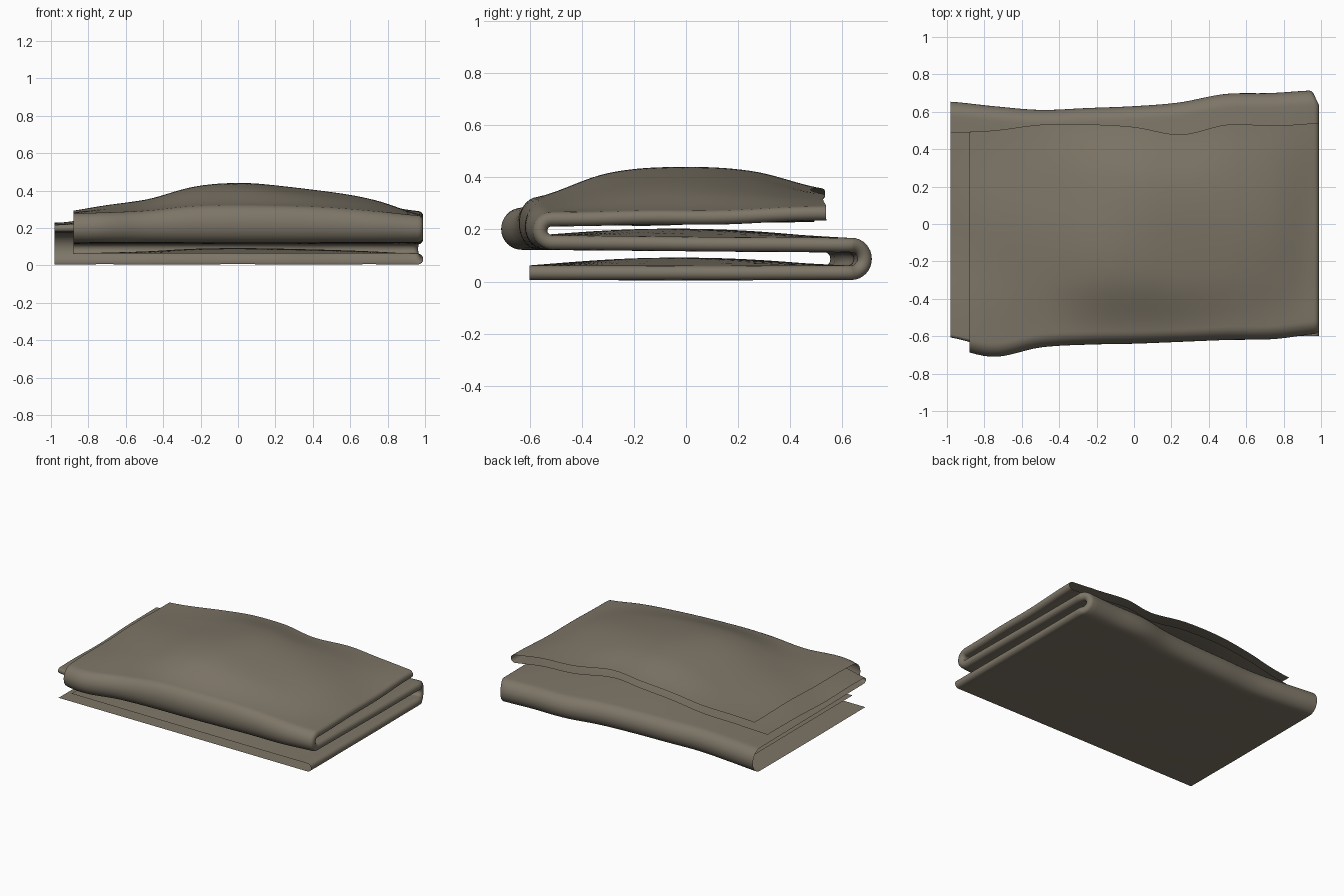
import bpy, bmesh, math

cube = bpy.data.objects.get("Cube")
if cube:
    bpy.data.objects.remove(cube, do_unlink=True)

# Outlines that vary across the width, evenly spaced from the right side to the left
FRONT_FOLD = [-.66, -.71, -.66, -.645, -.64, -.63, -.62, -.615, -.585]
BACK_FOLD = [.655, .63, .61, .62, .63, .65, .695, .7, .715]
TOP_EDGE = [.49, .5, .53, .53, .515, .475, .53, .525, .54]
BULGE = [-.01, .02, .06, .13, .15, .135, .1, .05, -.015]
# How strongly the top leaf follows the bulge, from its front fold to its loose edge
TOP_LIFT = [.35, .8, .93, .8, .45]

BOTTOM_EDGE = -.6
HALF = .028          # half the thickness of the doubled cloth
BEND = .04           # share of the depth taken by a fold
LOW, MIDDLE, HIGH = .034, .14, .245
RIGHT, OUTER_LEFT, INNER_LEFT = .962, -.98, -.88


def curve(keys, t):
    """Smooth curve through evenly spaced keys, t from 0 to 1."""
    last = len(keys) - 1
    p = min(max(t, 0), 1) * last
    i = min(int(p), last - 1)
    f = p - i
    a, b, c, d = (keys[min(max(k, 0), last)] for k in range(i - 1, i + 3))
    return b + f / 2 * (c - a + f * (2*a - 5*b + 4*c - d + f * (3*(b - c) + d - a)))


def mix(a, b, t):
    return a + (b - a) * t


def centre(s, x):
    """Middle of the cloth; s counts bottom leaf, back fold, middle leaf, front fold, top leaf."""
    t = (x + 1) / 2
    stage = min(int(s), 4)
    u = s - stage
    turn = math.pi * u
    arch = math.sin(turn)
    round_z = (1 - math.cos(turn)) / 2
    lift, swell, tuck = 0, 0, 0
    if stage == 0:
        depth, z = mix(0, 1 - BEND, u), LOW
        lift = swell = arch / 10
    elif stage == 1:
        depth, z, tuck = 1 - BEND * (1 - arch), mix(LOW, MIDDLE, round_z), arch
    elif stage == 2:
        depth, z = mix(1 - BEND, BEND, u), MIDDLE + u / 100
        lift = swell = arch / 10
    elif stage == 3:
        depth, z = BEND * (1 - arch), mix(MIDDLE + .01, HIGH, round_z)
        lift = TOP_LIFT[0] * round_z
    else:
        depth, z = mix(BEND, 1, u), HIGH + .018 * math.sin(turn / 2)
        lift, swell = curve(TOP_LIFT, u), arch / 10
    front = BOTTOM_EDGE if s < 1.5 else curve(FRONT_FOLD, t) + HALF
    back = curve(BACK_FOLD, t) - HALF if s < 3.5 else curve(TOP_EDGE, t)
    y = mix(front, back, depth)
    puff = curve(BULGE, t)
    ripple = lift / 120 * math.sin(7 * x + 3 * y) * math.sin(6 * y - 2 * x)
    return y, z + lift * puff + ripple, HALF + swell * max(puff, 0), tuck


def surface_point(s, x, side, out):
    """Offset from the centre: side 1 is the lower leaf, -1 the upper leaf."""
    e = .01
    y, z, half, tuck = centre(s, x)
    ya, za = centre(max(s - e, 0), x)[:2]
    yb, zb = centre(min(s + e, 5), x)[:2]
    ty, tz = yb - ya, zb - za
    size = math.hypot(ty, tz)
    # The back fold sits a little further in at the closed side
    px = x + out * half - max(x, 0) * tuck * HALF
    return px, y + side * half * tz / size, max(z - side * half * ty / size, 0)


def across(steps, bends):
    """Lower leaf, rounded side fold, upper leaf."""
    lower = [(mix(OUTER_LEFT, RIGHT, i / steps), 1, 0) for i in range(steps)]
    angles = [math.pi * i / bends for i in range(bends + 1)]
    fold = [(RIGHT, math.cos(a), math.sin(a)) for a in angles]
    upper = [(mix(RIGHT, INNER_LEFT, (i + 1) / steps), -1, 0) for i in range(steps)]
    return lower + fold + upper


# Folded cloth: sweep the doubled section along the zigzag
bm = bmesh.new()
section = across(48, 8)
path = [stage + i / n for stage, n in enumerate((36, 16, 36, 16, 36)) for i in range(n)] + [5]
rows = [[bm.verts.new(surface_point(s, *p)) for p in section] for s in path]
for r0, r1 in zip(rows, rows[1:]):
    for a, b, c, d in zip(r0, r1, r1[1:], r0[1:]):
        bm.faces.new((a, b, c, d))
bmesh.ops.reverse_faces(bm, faces=bm.faces)
mesh = bpy.data.meshes.new("folded_cloth")
bm.to_mesh(mesh)
bm.free()
cloth = bpy.data.objects.new("folded_cloth", mesh)
bpy.context.collection.objects.link(cloth)

# Single cloth colour
mat = bpy.data.materials.new("warm_grey_cloth")
mat.use_nodes = True
colour = (.205, .178, .135, 1)
mat.diffuse_color = colour
mat.node_tree.nodes["Principled BSDF"].inputs["Base Color"].default_value = colour
mesh.materials.append(mat)

bpy.context.view_layer.objects.active = cloth
cloth.select_set(True)
bpy.ops.object.shade_smooth()
